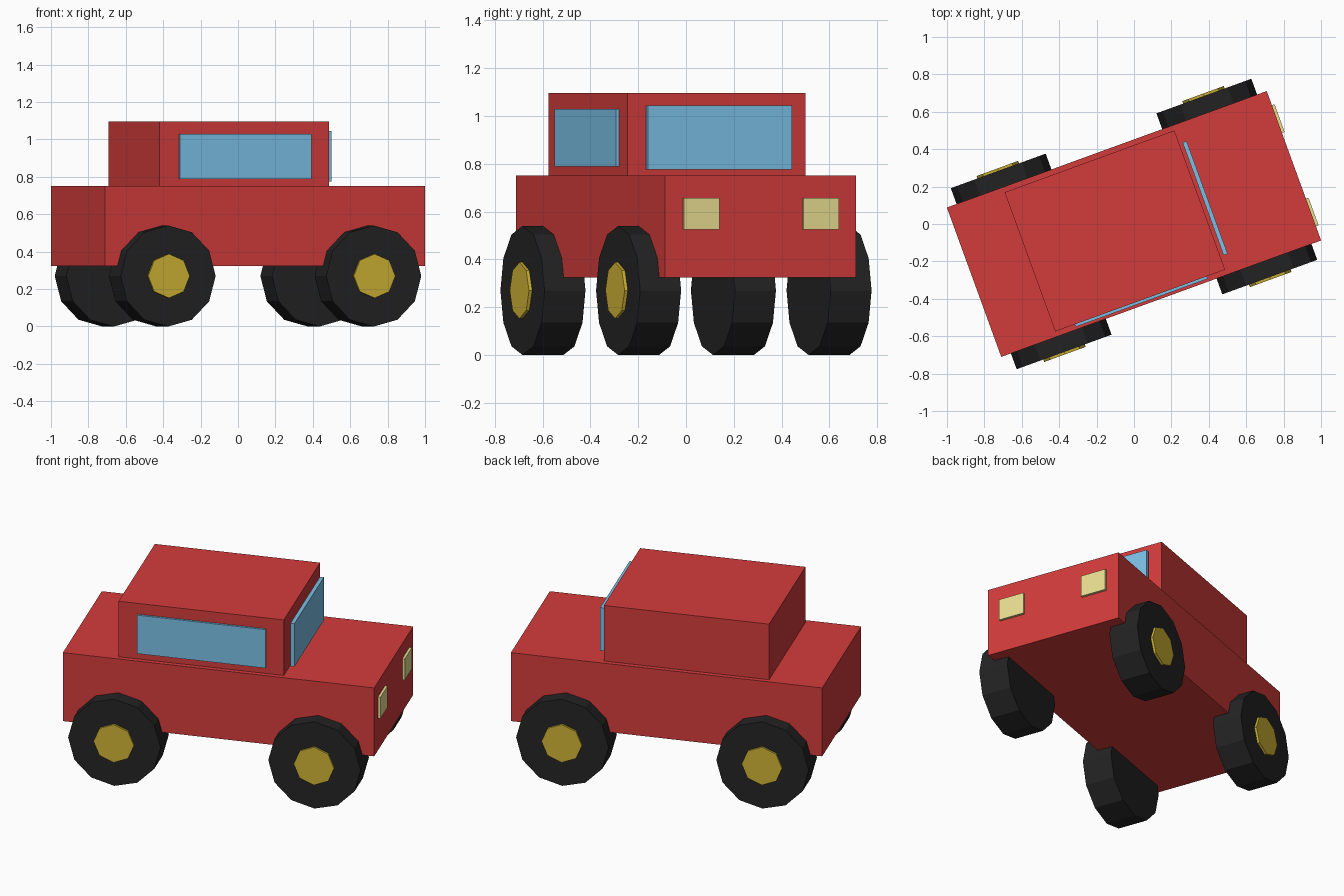
import bpy
from math import radians
from mathutils import Matrix, Vector

if "Cube" in bpy.data.objects:
    bpy.data.objects.remove(bpy.data.objects["Cube"])

HEADING = radians(20)          # the whole car is turned about z
TURN = Matrix.Rotation(HEADING, 3, 'Z')


def material(name, rgb):
    m = bpy.data.materials.new(name)
    m.diffuse_color = (*rgb, 1)
    m.use_nodes = True
    m.node_tree.nodes["Principled BSDF"].inputs["Base Color"].default_value = m.diffuse_color
    return m


RED = material("red_paint", (0.65, 0.045, 0.043))
BLACK = material("rubber", (0.017, 0.017, 0.017))
GOLD = material("gold", (0.62, 0.45, 0.035))
GLASS = material("glass", (0.2, 0.53, 0.8))
LAMP = material("lamp", (0.82, 0.74, 0.29))


def finish(name, mat):
    ob = bpy.context.object
    ob.name = name
    ob.data.materials.append(mat)


def box(name, mat, x, y, z):
    """Box from (min, max) ranges in the car's own frame."""
    lo, hi = Vector((x[0], y[0], z[0])), Vector((x[1], y[1], z[1]))
    bpy.ops.mesh.primitive_cube_add(size=1, location=TURN @ ((lo + hi) / 2),
                                    rotation=(0, 0, HEADING))
    bpy.context.object.scale = hi - lo
    finish(name, mat)


def disc(name, mat, sides, radius, width, centre):
    """Cylinder with its axis across the car."""
    bpy.ops.mesh.primitive_cylinder_add(vertices=sides, radius=radius, depth=width,
                                        location=TURN @ Vector(centre),
                                        rotation=(radians(90), 0, HEADING))
    finish(name, mat)


# Body and cabin
box("body", RED, (-0.91, 0.91), (-0.425, 0.425), (0.324, 0.75))
box("cabin", RED, (-0.592, 0.374), (-0.396, 0.396), (0.74, 1.096))

# Windscreen stands just clear of the cabin; one window on the right side
box("windscreen", GLASS, (0.393, 0.416), (-0.321, 0.321), (0.776, 1.044))
box("side_window", GLASS, (-0.48, 0.27), (-0.41, -0.386), (0.789, 1.029))

for side, s in (("right", -1), ("left", 1)):
    # Headlights
    c = s * 0.266
    box(f"headlight_{side}", LAMP, (0.895, 0.925), (c - 0.079, c + 0.079), (0.525, 0.657))
    # Wheels with hubs showing on the outside
    for end, x in (("front", 0.585), ("rear", -0.585)):
        disc(f"wheel_{end}_{side}", BLACK, 12, 0.27, 0.182, (x, s * 0.424, 0.27))
        disc(f"hub_{end}_{side}", GOLD, 8, 0.118, 0.05, (x, s * 0.504, 0.27))
